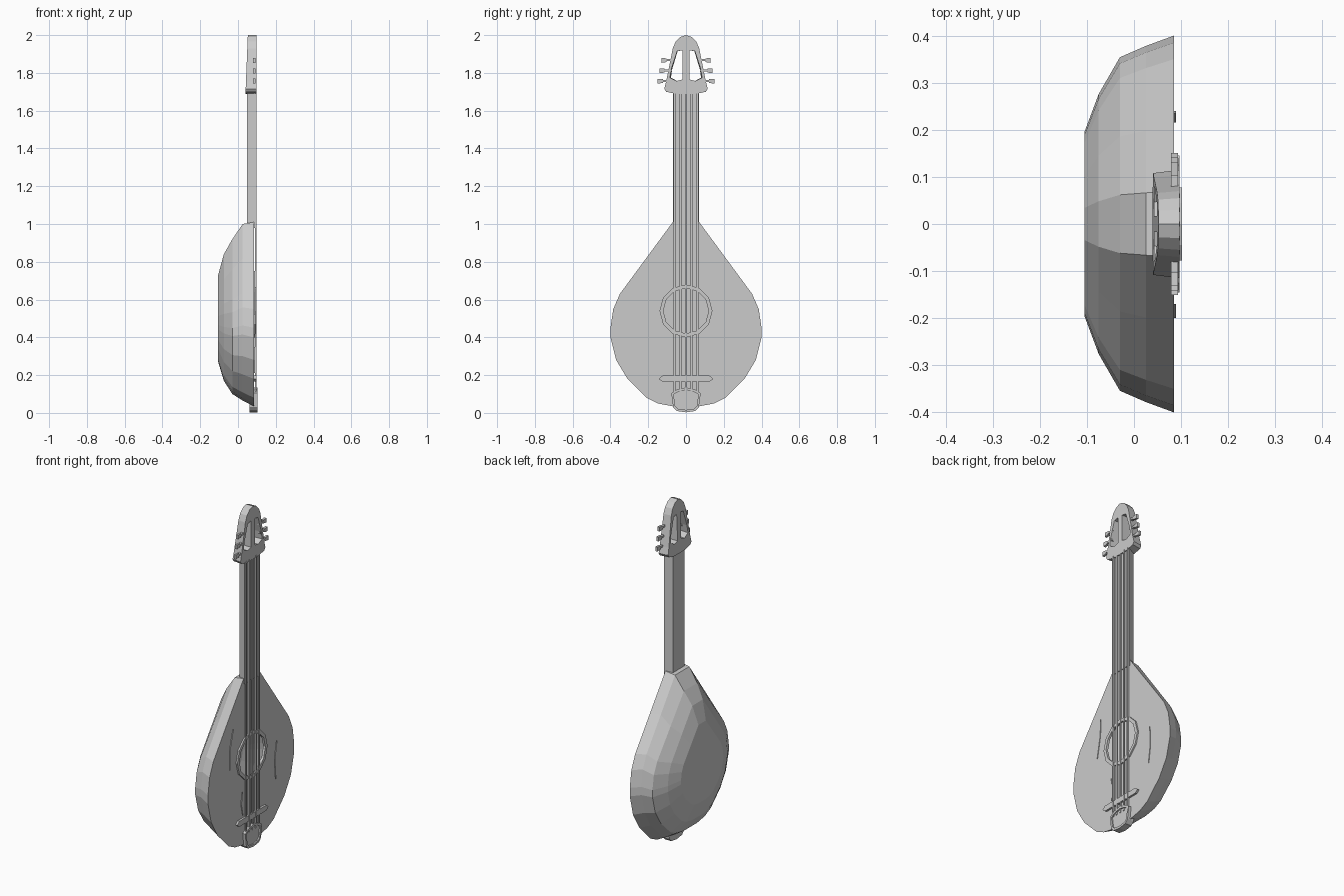
import bpy, bmesh, math
from mathutils import Vector

cube = bpy.data.objects.get("Cube")
if cube:
    bpy.data.objects.remove(cube, do_unlink=True)

grey = bpy.data.materials.new("plain grey")
grey.use_nodes = True
grey.diffuse_color = (0.6, 0.6, 0.6, 1)
grey.node_tree.nodes["Principled BSDF"].inputs["Base Color"].default_value = (0.6, 0.6, 0.6, 1)


def finish(name, bm, fix_normals=True):
    if fix_normals:
        bmesh.ops.recalc_face_normals(bm, faces=bm.faces)
    mesh = bpy.data.meshes.new(name)
    bm.to_mesh(mesh)
    bm.free()
    mesh.materials.append(grey)
    obj = bpy.data.objects.new(name, mesh)
    bpy.context.collection.objects.link(obj)
    return obj


def mirrored(half):
    """Closed (y, z) outline from its +y half, listed bottom to top."""
    return half + [(-y, z) for y, z in reversed(half) if y > 0]


def add_loop(bm, points, x):
    verts = [bm.verts.new((x, y, z)) for y, z in points]
    return verts, [bm.edges.new((verts[i - 1], verts[i])) for i in range(len(verts))]


def plate(name, loops, x0, x1):
    """Flat part in the y-z plane; loops after the first are holes."""
    bm = bmesh.new()
    edges = [e for loop in loops for e in add_loop(bm, loop, x0)[1]]
    bmesh.ops.triangle_fill(bm, edges=edges, use_beauty=True)
    out = bmesh.ops.extrude_face_region(bm, geom=bm.faces[:], use_keep_orig=True)
    for v in out["geom"]:
        if isinstance(v, bmesh.types.BMVert):
            v.co.x = x1
    return finish(name, bm)


def box(name, lo, hi):
    return plate(name, [[(lo[1], lo[2]), (hi[1], lo[2]), (hi[1], hi[2]), (lo[1], hi[2])]], lo[0], hi[0])


def circle(radius, z, n):
    return [(radius * math.cos(i * math.tau / n), z + radius * math.sin(i * math.tau / n)) for i in range(n)]


# Hollow bowl body: outline rings shrinking toward the back, and a holed soundboard
FRONT = 0.085
HOLE_Z = 0.54
outline = mirrored([(0.07, 0.035), (0.15, 0.05), (0.21, 0.08), (0.31, 0.18), (0.37, 0.28),
                    (0.4, 0.4), (0.4, 0.45), (0.385, 0.55), (0.35, 0.63), (0.21, 0.82), (0.07, 1.01)])
bm = bmesh.new()
front, front_edges = add_loop(bm, outline, FRONT)
previous = front
for x, width, low, high in [(0.025, 0.945, 0.065, 1.0), (-0.03, 0.885, 0.1, 0.92),
                            (-0.075, 0.69, 0.17, 0.84), (-0.105, 0.49, 0.27, 0.73)]:
    ring = [bm.verts.new((x, y * width, low + (z - 0.035) / 0.975 * (high - low))) for y, z in outline]
    for i in range(len(ring)):
        bm.faces.new((previous[i - 1], previous[i], ring[i], ring[i - 1]))
    previous = ring
bm.faces.new(previous)
hole_edges = add_loop(bm, circle(0.122, HOLE_Z, 12), FRONT)[1]
bmesh.ops.triangle_fill(bm, edges=front_edges + hole_edges, use_beauty=True)
finish("body", bm)

# Soundhole trim
plate("soundhole_ring", [circle(0.14, HOLE_Z, 12), circle(0.12, HOLE_Z, 12)], FRONT - 0.005, 0.094)

# Decorative slits on the soundboard
for name, pts in [("upper_slit", [(-0.17, 0.75), (-0.2, 0.64), (-0.2, 0.52), (-0.175, 0.65)]),
                  ("side_slit", [(0.235, 0.53), (0.215, 0.43), (0.225, 0.31), (0.24, 0.42)]),
                  ("lower_slit", [(-0.085, 0.35), (-0.095, 0.28), (-0.08, 0.21), (-0.072, 0.28)])]:
    plate(name, [pts], FRONT, FRONT + 0.004)

# Neck with a narrower back
neck = box("neck", (0.047, -0.07, 0.98), (0.09, 0.07, 1.72))
for v in neck.data.vertices:
    if v.co.x < 0.06:
        v.co.y *= 0.75

# Headstock with two open windows, thinner at the top
window = [(0.018, 1.765), (0.05, 1.757), (0.085, 1.775), (0.078, 1.82), (0.047, 1.915), (0.018, 1.92)]
head = plate("headstock", [
    mirrored([(0.0, 1.688), (0.06, 1.69), (0.105, 1.7), (0.115, 1.715), (0.105, 1.755),
              (0.07, 1.93), (0.055, 1.965), (0.03, 1.99), (0.0, 2.0)]),
    window, [(-y, z) for y, z in window]], 0.04, 0.097)
for v in head.data.vertices:
    if v.co.x < 0.06:
        v.co.x += 0.04 * (v.co.z - 1.7)
        v.co.y *= 0.94

# Tuning pegs: a thin shaft and a flared knob on each side
for side, label in ((1, "left"), (-1, "right")):
    for i in range(3):
        z, y = 1.757 + i * 0.055, 0.098 - i * 0.01
        plate(f"{label}_peg_{i + 1}", [[(side * (y + dy), z + dz) for dy, dz in
              [(-0.015, -0.005), (0.025, -0.005), (0.025, -0.01), (0.053, -0.014),
               (0.053, 0.012), (0.025, 0.01), (0.025, 0.006), (-0.015, 0.006)]]], 0.079, 0.093)

# Strings
for i in range(5):
    y = (i - 2) * 0.03
    box(f"string_{i + 1}", (0.091, y - 0.005, 0.1), (0.098, y + 0.005, 1.7))

# Bridge with pointed ends
plate("bridge", [mirrored([(0.125, 0.165), (0.145, 0.18), (0.125, 0.197)])], FRONT - 0.003, 0.097)

# Tailpiece with a raised rim around a recessed panel
tail = [(0.0, 0.003), (0.05, 0.01), (0.068, 0.03), (0.078, 0.105), (0.045, 0.125), (0.0, 0.135)]
inner = [(y * 0.84, 0.068 + (z - 0.068) * 0.8) for y, z in tail]
plate("tailpiece_panel", [mirrored(tail)], 0.06, 0.094)
plate("tailpiece_rim", [mirrored(tail), mirrored(inner)], 0.094, 0.102)
